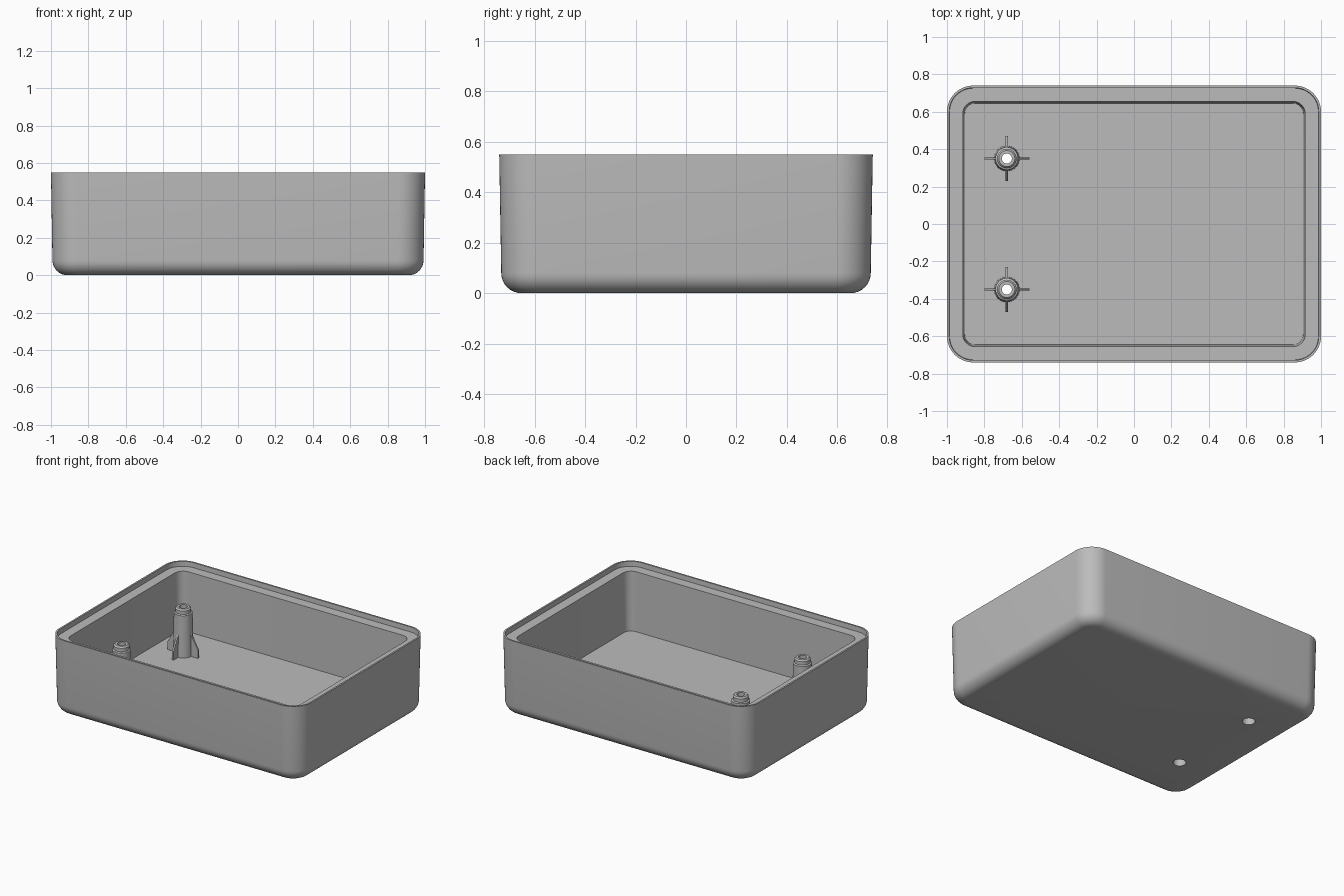
import bpy, bmesh, math
from mathutils import Matrix, Vector

cube = bpy.data.objects.get("Cube")
if cube:
    bpy.data.objects.remove(cube, do_unlink=True)

HALF_X, HALF_Y, HEIGHT = 1.0, 0.74, 0.55
FLOOR, FILLET, CORNER = 0.09, 0.08, 0.14
BORE = 0.042
POSTS = [(-0.68, 0.35), (-0.68, -0.35)]

grey = bpy.data.materials.new("matte grey plastic")
grey.use_nodes = True
colour = (0.5, 0.5, 0.5, 1)
grey.diffuse_color = colour
grey.node_tree.nodes["Principled BSDF"].inputs["Base Color"].default_value = colour


def finish(name, bm):
    """Turn a bmesh into a grey object with smooth faces and sharp edges."""
    bmesh.ops.recalc_face_normals(bm, faces=bm.faces)
    mesh = bpy.data.meshes.new(name)
    bm.to_mesh(mesh)
    bm.free()
    mesh.materials.append(grey)
    obj = bpy.data.objects.new(name, mesh)
    bpy.context.collection.objects.link(obj)
    bpy.ops.object.select_all(action="DESELECT")
    obj.select_set(True)
    bpy.context.view_layer.objects.active = obj
    return obj


def smooth():
    bpy.ops.object.shade_smooth_by_angle(angle=math.radians(30))


def rounded_ring(bm, inset, radius, z, steps=12):
    """Rounded rectangle of vertices, inset from the outer rim."""
    cx, cy = HALF_X - inset - radius, HALF_Y - inset - radius
    ring = []
    for q, (sx, sy) in enumerate([(1, 1), (-1, 1), (-1, -1), (1, -1)]):
        for i in range(steps + 1):
            a = math.pi / 2 * (q + i / steps)
            ring.append(bm.verts.new((sx * cx + radius * math.cos(a),
                                      sy * cy + radius * math.sin(a), z)))
    return ring


def bridge(bm, a, b):
    for i in range(len(a)):
        j = (i + 1) % len(a)
        bm.faces.new((a[i], a[j], b[j], b[i]))


# Tray shell: rounded base, drafted walls, thin lip, ledge and inside
draft = 0.008
sections = []
for i in range(9):
    a = math.pi / 2 * i / 8
    s = FILLET * (1 - math.sin(a))
    sections.append((draft + s, CORNER - s, FILLET * (1 - math.cos(a))))
sections += [
    (0, CORNER, HEIGHT),
    (0.012, CORNER - 0.012, HEIGHT),
    (0.014, CORNER - 0.014, HEIGHT - 0.035),
    (0.085, 0.065, HEIGHT - 0.035),
    (0.095, 0.055, FLOOR),
]
bm = bmesh.new()
rings = [rounded_ring(bm, *s) for s in sections]
for a, b in zip(rings, rings[1:]):
    bridge(bm, a, b)
bm.faces.new(rings[0])
bm.faces.new(rings[-1])
tray = finish("tray_shell", bm)

# Screw holes through the floor
bm = bmesh.new()
for x, y in POSTS:
    bmesh.ops.create_cone(bm, cap_ends=True, segments=32, radius1=BORE, radius2=BORE,
                          depth=0.4, matrix=Matrix.Translation((x, y, 0)))
cutter = finish("hole_cutter", bm)
cutter.hide_render = True
bpy.context.view_layer.objects.active = tray
cut = tray.modifiers.new("screw holes", "BOOLEAN")
cut.operation, cut.solver, cut.object = "DIFFERENCE", "EXACT", cutter
bpy.ops.object.modifier_apply(modifier=cut.name)
bpy.data.objects.remove(cutter, do_unlink=True)
tray.select_set(True)
smooth()

# Screw post profile (radius, height): inside bore, stepped top, outside wall
post_profile = [(BORE, FLOOR), (BORE, 0.33), (0.027, 0.33), (0.027, 0.43), (0.043, 0.43),
                (0.052, 0.42), (0.052, 0.395), (0.061, 0.39), (0.068, FLOOR)]
# Fin outline in the radial plane
fin_outline = [(0.055, FLOOR - 0.01), (0.12, FLOOR - 0.01), (0.12, 0.15), (0.063, 0.25), (0.055, 0.25)]


def screw_post(name, x, y, segments=32):
    bm = bmesh.new()
    rings = []
    for r, z in post_profile:
        angles = [2 * math.pi * i / segments for i in range(segments)]
        rings.append([bm.verts.new((x + r * math.cos(a), y + r * math.sin(a), z)) for a in angles])
    for a, b in zip(rings, rings[1:]):
        bridge(bm, a, b)
    finish(name, bm)
    smooth()


def fins(name, x, y, half=0.006):
    bm = bmesh.new()
    for k in range(4):
        turn = Matrix.Translation((x, y, 0)) @ Matrix.Rotation(k * math.pi / 2, 4, "Z")
        sides = [[bm.verts.new(turn @ Vector((r, t, z))) for r, z in fin_outline]
                 for t in (-half, half)]
        for side in sides:
            bm.faces.new(side)
        bridge(bm, *sides)
    finish(name, bm)


for label, (x, y) in zip(("back", "front"), POSTS):
    screw_post(label + "_screw_post", x, y)
    fins(label + "_post_fins", x, y)
